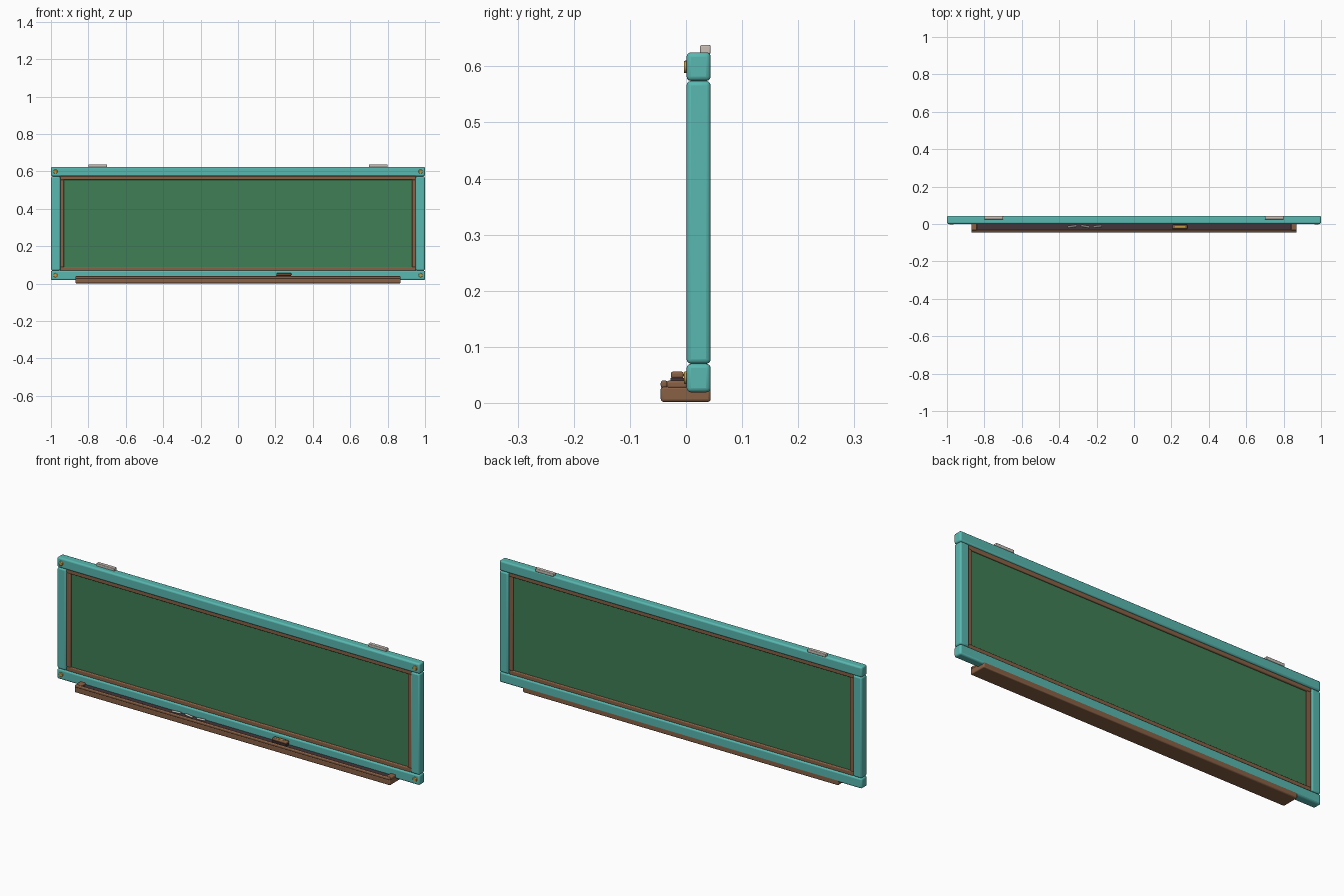
import bpy
import math

cube = bpy.data.objects.get("Cube")
if cube:
    bpy.data.objects.remove(cube, do_unlink=True)


def material(name, r, g, b):
    m = bpy.data.materials.new(name)
    m.use_nodes = True
    m.diffuse_color = (r, g, b, 1)
    m.node_tree.nodes["Principled BSDF"].inputs["Base Color"].default_value = (r, g, b, 1)
    return m


TEAL = material("teal paint", 0.10, 0.48, 0.44)
WOOD = material("brown wood", 0.25, 0.12, 0.06)
GREEN = material("board green", 0.05, 0.21, 0.09)
DARK = material("dark liner", 0.055, 0.035, 0.04)
BRASS = material("brass", 0.55, 0.33, 0.06)
CHALK = material("chalk white", 0.75, 0.73, 0.68)
CLIP = material("pale clip", 0.58, 0.52, 0.47)


def finish(ob, name, mat, bevel=0.0, segments=3):
    ob.name = name
    ob.data.materials.append(mat)
    if bevel:
        mod = ob.modifiers.new("rounded edges", "BEVEL")
        mod.width = bevel
        mod.segments = segments
        mod.limit_method = "ANGLE"
    bpy.ops.object.shade_smooth_by_angle(angle=math.radians(40))
    return ob


def box(name, mat, x, y, z, bevel=0.0):
    """Box from (low, high) ranges on each axis."""
    bpy.ops.mesh.primitive_cube_add(size=1, location=[sum(r) / 2 for r in (x, y, z)])
    ob = bpy.context.object
    ob.scale = [r[1] - r[0] for r in (x, y, z)]
    bpy.ops.object.transform_apply(location=False, rotation=False, scale=True)
    return finish(ob, name, mat, bevel)


def cylinder(name, mat, radius, depth, location, rotation, bevel=0.0, sides=16):
    bpy.ops.mesh.primitive_cylinder_add(vertices=sides, radius=radius, depth=depth,
                                        location=location, rotation=rotation)
    return finish(bpy.context.object, name, mat, bevel, 2)


def mirrored(side, low, high):
    return (low, high) if side > 0 else (-high, -low)


SIDES = ((1, "left"), (-1, "right"))
DEPTH = (0.001, 0.044)
TRIM = (0.007, 0.038)

# Outer frame and writing surface
box("top_rail", TEAL, (-1, 1), DEPTH, (0.574, 0.625), 0.008)
box("bottom_rail", TEAL, (-1, 1), DEPTH, (0.019, 0.070), 0.008)
box("writing_board", GREEN, (-0.94, 0.94), (0.015, 0.030), (0.068, 0.576))

# Inner wooden trim
box("top_trim", WOOD, (-0.952, 0.952), TRIM, (0.555, 0.576), 0.004)
box("bottom_trim", WOOD, (-0.952, 0.952), TRIM, (0.068, 0.090), 0.004)

for side, label in SIDES:
    box(label + "_stile", TEAL, mirrored(side, 0.95, 0.999), DEPTH, (0.070, 0.574), 0.008)
    box(label + "_trim", WOOD, mirrored(side, 0.930, 0.952), TRIM, (0.088, 0.557), 0.004)
    # Top hanging clips
    box(label + "_clip", CLIP, mirrored(side, 0.70, 0.80), (0.025, 0.044), (0.622, 0.638), 0.003)
    # Corner screws
    for z, level in ((0.599, "top"), (0.045, "bottom")):
        cylinder(f"{level}_{label}_screw", BRASS, 0.011, 0.008,
                 (side * 0.976, 0, z), (math.pi / 2, 0, 0), 0.002)
    # Tray end blocks
    box(label + "_tray_end", WOOD, mirrored(side, 0.84, 0.87), (-0.034, 0.002),
        (0.026, 0.040), 0.004)

# Chalk tray
box("tray_base", WOOD, (-0.87, 0.87), (-0.045, 0.044), (0.002, 0.030), 0.005)
box("tray_lip", WOOD, (-0.87, 0.87), (-0.045, -0.033), (0.027, 0.040), 0.004)
box("tray_liner", DARK, (-0.842, 0.842), (-0.034, 0.002), (0.028, 0.032))

# Eraser
box("eraser_felt", DARK, (0.207, 0.283), (-0.028, -0.003), (0.031, 0.045), 0.002)
box("eraser_handle", WOOD, (0.205, 0.285), (-0.027, -0.004), (0.044, 0.056), 0.004)
box("eraser_band", BRASS, (0.218, 0.272), (-0.019, -0.012), (0.054, 0.0565))

# Chalk sticks
for i, (x, angle) in enumerate(((-0.33, 8), (-0.26, -10), (-0.195, 6))):
    cylinder(f"chalk_stick_{i + 1}", CHALK, 0.0045, 0.045, (x, -0.013, 0.0365),
             (0, math.pi / 2, math.radians(angle)), 0.001, 12)
